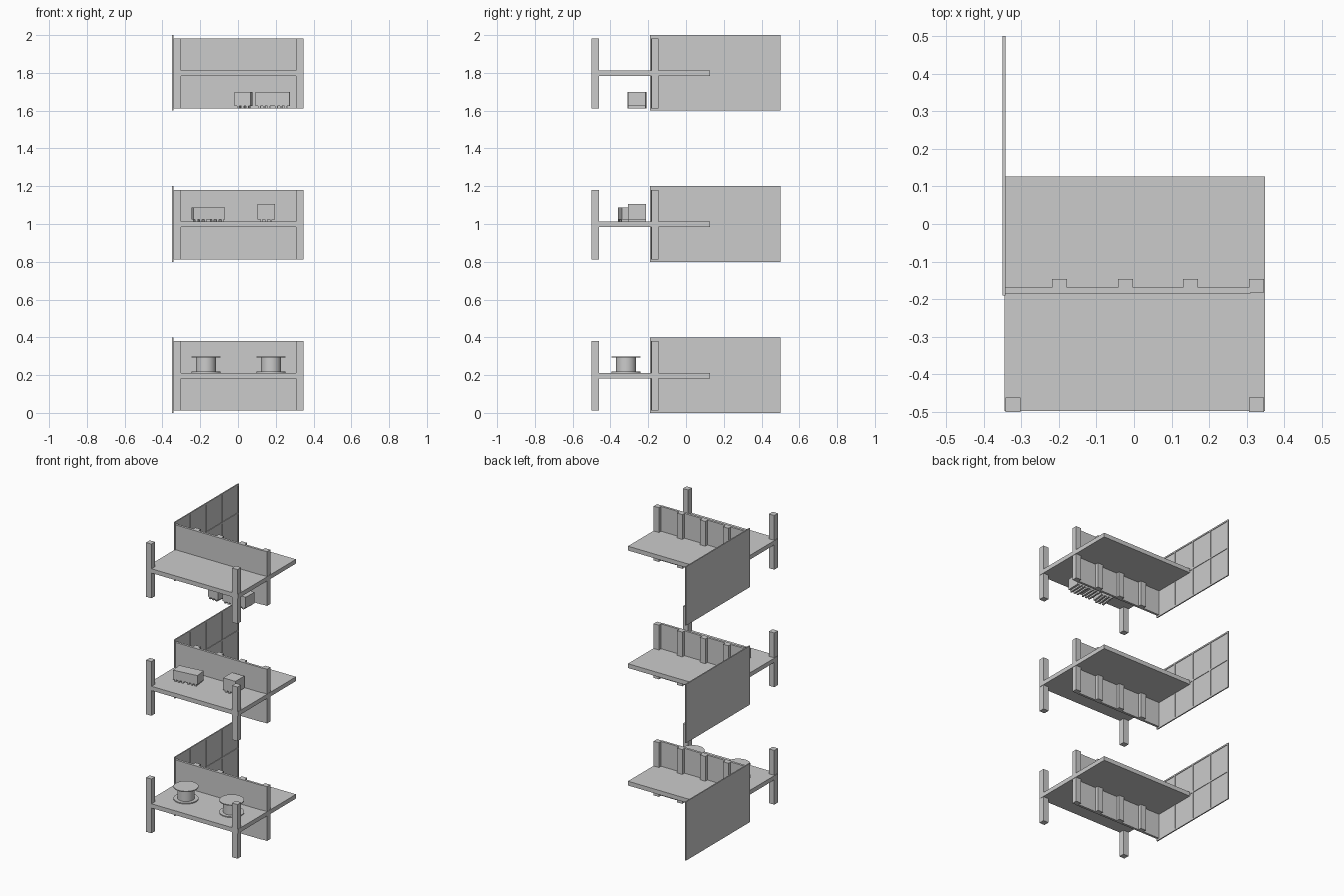
import bpy, bmesh
from math import radians
from mathutils import Matrix, Vector

if "Cube" in bpy.data.objects:
    bpy.data.objects.remove(bpy.data.objects["Cube"])


def add_boxes(name, boxes, matrix=Matrix()):
    """One object made of boxes given as (x0, x1, y0, y1, z0, z1)."""
    bm = bmesh.new()
    for x0, x1, y0, y1, z0, z1 in boxes:
        m = (Matrix.Translation(((x0 + x1) / 2, (y0 + y1) / 2, (z0 + z1) / 2))
             @ Matrix.Diagonal((x1 - x0, y1 - y0, z1 - z0, 1)))
        bmesh.ops.create_cube(bm, size=1, matrix=m)
    me = bpy.data.meshes.new(name)
    bm.to_mesh(me)
    bm.free()
    ob = bpy.data.objects.new(name, me)
    ob.matrix_world = matrix
    bpy.context.collection.objects.link(ob)
    return ob


def add_level(i):
    at = Matrix.Translation((0, 0, 0.8 * i))
    tag = f"_{i + 1}"
    zc = (0.012, 0.381)
    # deck
    add_boxes("deck" + tag, [(-0.345, 0.348, -0.498, 0.127, 0.183, 0.212)], at)
    # cross wall with posts on its rear side
    add_boxes("cross_wall" + tag, [(-0.343, 0.31, -0.185, -0.169, *zc)], at)
    for n, x in enumerate((-0.198, -0.023, 0.15, 0.326)):
        add_boxes(f"wall_post_{n + 1}" + tag,
                  [(x - 0.02, x + 0.02, -0.182, -0.146, *zc)], at)
    # free-standing front posts
    for side, x in (("left", -0.322), ("right", 0.326)):
        add_boxes(f"front_post_{side}" + tag,
                  [(x - 0.02, x + 0.02, -0.5, -0.461, *zc)], at)
    # side panel: flat outside, framed into 4 x 2 bays inside
    y0, y1, w = -0.19, 0.5, 0.01
    add_boxes("side_panel" + tag, [(-0.35, -0.346, y0, y1, 0, 0.4)], at)
    bars = []
    for n in range(5):
        y = y0 + n * (y1 - y0 - w) / 4
        bars.append((-0.347, -0.342, y, y + w, 0, 0.4))
    for n in range(3):
        z = n * (0.4 - w) / 2
        bars.append((-0.347, -0.3422, y0, y1, z, z + w))
    add_boxes("side_panel_frame" + tag, bars, at)


def add_spool(name, x, y, z):
    # lathe profile: flange, core, flange
    bm = bmesh.new()
    prof = [(0, 0), (0.077, 0), (0.077, 0.006), (0.053, 0.006),
            (0.053, 0.081), (0.077, 0.081), (0.077, 0.087), (0, 0.087)]
    vs = [bm.verts.new((r, 0, h)) for r, h in prof]
    es = [bm.edges.new(p) for p in zip(vs, vs[1:])]
    bmesh.ops.spin(bm, geom=vs + es, axis=(0, 0, 1), cent=(0, 0, 0),
                   angle=radians(360), steps=32)
    bmesh.ops.remove_doubles(bm, verts=bm.verts, dist=1e-5)
    bmesh.ops.recalc_face_normals(bm, faces=bm.faces)
    me = bpy.data.meshes.new(name)
    bm.to_mesh(me)
    bm.free()
    ob = bpy.data.objects.new(name, me)
    ob.location = (x, y, z)
    bpy.context.collection.objects.link(ob)
    bpy.ops.object.select_all(action='DESELECT')
    ob.select_set(True)
    bpy.context.view_layer.objects.active = ob
    bpy.ops.object.shade_smooth_by_angle(angle=radians(30))


def add_crate(name, loc, size, turn, runners):
    # box standing on a row of runners that go front to back
    l, d, h = (s / 2 for s in size)
    h, foot = size[2], 0.012
    boxes = [(-l, l, -d, d, foot, h)]
    for x in runners:
        boxes.append((x - 0.006, x + 0.006, -d, d, 0, foot))
    add_boxes(name, boxes, Matrix.Translation(Vector(loc))
              @ Matrix.Rotation(radians(turn), 4, 'Z'))


for level in range(3):
    add_level(level)

# goods: spools below, crates on the middle deck and under the top deck
add_spool("spool_left", -0.17, -0.317, 0.212)
add_spool("spool_right", 0.175, -0.317, 0.212)
three = (-0.025, 0, 0.025)
six = [c + x for c in (-0.045, 0.045) for x in three]
add_crate("long_crate", (-0.157, -0.31, 1.012), (0.17, 0.08, 0.075), 7, six)
add_crate("square_crate", (0.15, -0.26, 1.012), (0.092, 0.096, 0.094), 0, three)
add_crate("turned_crate", (0.03, -0.26, 1.612), (0.085, 0.09, 0.087), -7, three)
add_crate("double_crate", (0.184, -0.258, 1.612), (0.18, 0.092, 0.087), -2, six)
